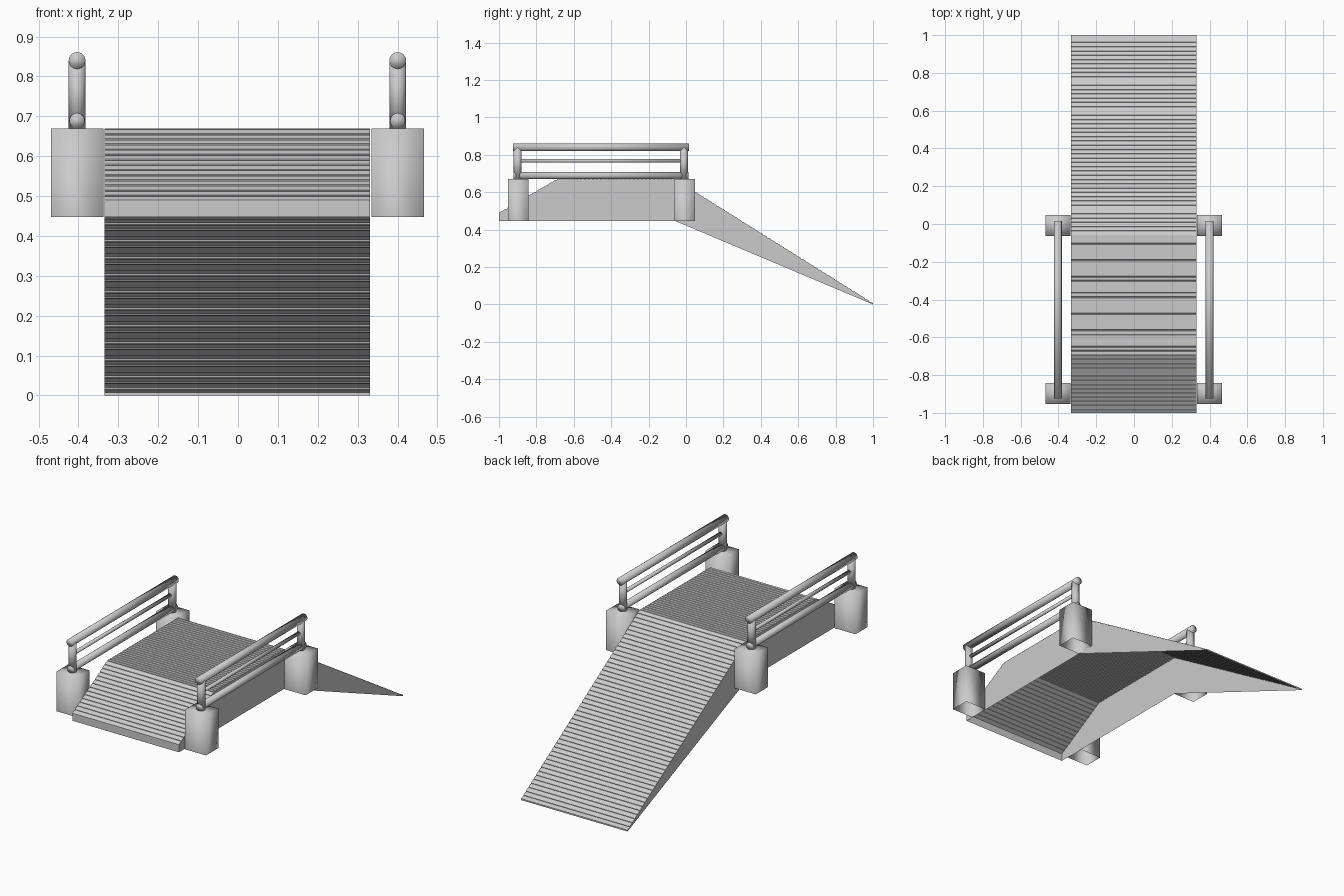
import bpy, bmesh, math
from mathutils import Vector

if "Cube" in bpy.data.objects:
    bpy.data.objects.remove(bpy.data.objects["Cube"])

CX = -0.0015         # bridge centre line
HALF = 0.333         # half width of the deck
SIDE = 0.402         # distance of posts and rails from the centre line


def ridges(a, b, pitch, h):
    """Ribbed line from a to b in (y, z): flat slats split by narrow grooves."""
    a, b = Vector(a), Vector(b)
    d = b - a
    n = max(1, round(d.length / pitch))
    down = Vector((d.y, -d.x)).normalized() * h
    pts = []
    for i in range(n):
        for t, low in ((0.0, 0), (0.72, 0), (0.76, 1), (0.96, 1)):
            pts.append(a + d * ((i + t) / n) + down * low)
    return pts


def drop_faces(bm, test):
    """Open the shell by deleting the faces that pass the test."""
    bm.normal_update()
    bmesh.ops.delete(bm, geom=[f for f in bm.faces if test(f)], context='FACES')


def add_mesh(name, bm):
    me = bpy.data.meshes.new(name)
    bm.to_mesh(me)
    bm.free()
    ob = bpy.data.objects.new(name, me)
    bpy.context.collection.objects.link(ob)
    return ob


def rod(name, x, a, b, r):
    """Round bar between two (y, z) points."""
    p, q = Vector((x, *a)), Vector((x, *b))
    bpy.ops.mesh.primitive_cylinder_add(vertices=24, radius=r, depth=(q - p).length,
                                        location=(p + q) / 2)
    ob = bpy.context.object
    ob.name = name
    ob.rotation_euler = (q - p).to_track_quat('Z', 'Y').to_euler()
    bpy.ops.object.shade_smooth()


# Ribbed deck: hollow shell, open underneath, short front slope and long rear ramp
profile = [Vector((-1, 0.447))]
profile += ridges((-1, 0.49), (-0.69, 0.67), 0.0255, 0.003)
profile += ridges((-0.69, 0.67), (-0.058, 0.67), 0.022, 0.003)
profile += ridges((-0.058, 0.67), (0.985, 0.016), 0.0265, 0.003)
profile += [Vector((1, 0.008)), Vector((1, 0)), Vector((-0.06, 0.447))]
bm = bmesh.new()
face = bm.faces.new([bm.verts.new((CX - HALF, p.x, p.y)) for p in profile])
ext = bmesh.ops.extrude_face_region(bm, geom=[face], use_keep_orig=True)
bmesh.ops.translate(bm, vec=(2 * HALF, 0, 0),
                    verts=[g for g in ext['geom'] if isinstance(g, bmesh.types.BMVert)])
bmesh.ops.recalc_face_normals(bm, faces=bm.faces)
drop_faces(bm, lambda f: f.normal.z < -0.5 and f.calc_area() > 0.3)
add_mesh("ribbed_deck", bm)

for s, tag in ((-1, "left"), (1, "right")):
    x = CX + s * SIDE
    for y, end in ((-0.897, "front"), (-0.008, "rear")):
        # Square corner post, open at the bottom and softly shaded
        bm = bmesh.new()
        bmesh.ops.create_cube(bm, size=1)
        bmesh.ops.scale(bm, vec=(0.132, 0.11, 0.223), verts=bm.verts)
        bmesh.ops.translate(bm, vec=(x, y, 0.5585), verts=bm.verts)
        drop_faces(bm, lambda f: f.normal.z < -0.5)
        for f in bm.faces:
            f.smooth = True
        add_mesh(f"corner_post_{end}_{tag}", bm)
        # Railing upright
        rod(f"upright_{end}_{tag}", x, (y - 0.003, 0.67), (y - 0.003, 0.84), 0.021)
    # Three horizontal rails
    rod(f"top_rail_{tag}", x, (-0.925, 0.84), (0.017, 0.84), 0.021)
    rod(f"middle_rail_{tag}", x, (-0.9, 0.768), (-0.01, 0.768), 0.01)
    rod(f"bottom_rail_{tag}", x, (-0.922, 0.689), (0.013, 0.689), 0.019)
